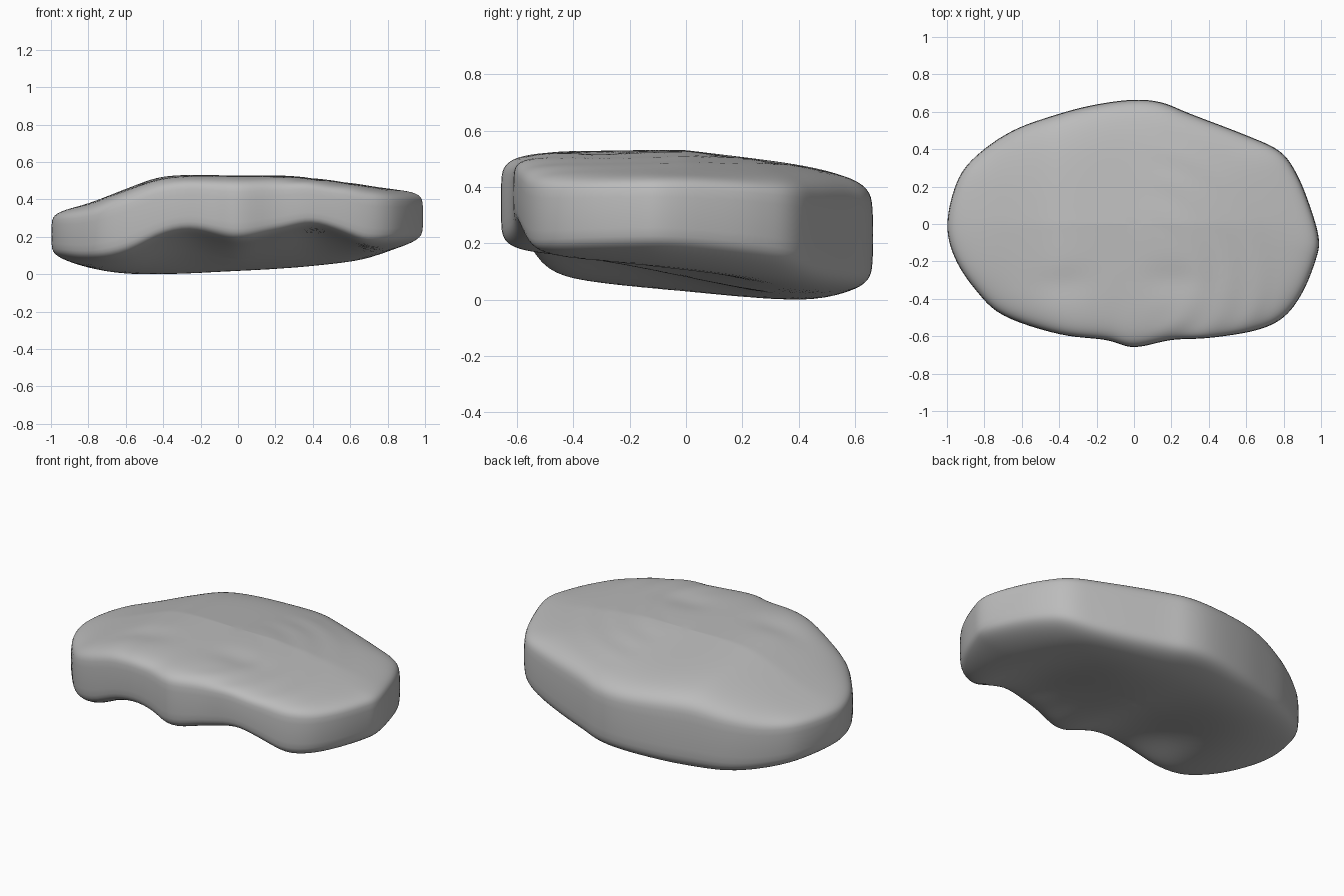
import bpy, bmesh, math
from mathutils import Vector

cube = bpy.data.objects.get("Cube")
if cube:
    bpy.data.objects.remove(cube, do_unlink=True)

# Plan outline of the slab, and height profiles along x
OUTLINE = [(-1, 0), (-.95, .22), (-.85, .36), (-.65, .5), (-.4, .59), (-.2, .64),
           (0, .665), (.15, .65), (.3, .59), (.6, .475), (.78, .39), (.87, .27),
           (.94, .1), (.99, -.08), (.97, -.2), (.9, -.37), (.8, -.5), (.65, -.57),
           (.4, -.61), (.2, -.62), (0, -.66), (-.15, -.62), (-.4, -.59),
           (-.7, -.49), (-.85, -.35), (-.96, -.18)]
TOP = [(-1, .37), (-.8, .4), (-.6, .47), (-.4, .535), (0, .54), (.3, .535), (.8, .48), (1, .48)]
FRONT_UNDER = [(-1, .09), (-.8, .06), (-.6, .09), (-.4, .19), (-.25, .22), (0, .17),
               (.2, .21), (.4, .255), (.55, .21), (.7, .15), (1, .17)]
BACK_UNDER = [(-1, .07), (-.6, 0), (0, .025), (.6, .06), (1, .16)]
SHARPNESS = 6      # squareness of the rim section
STEPS = 6          # smooth steps per outline point


def hermite(a, b, ma, mb, t):
    return ((2*t**3 - 3*t**2 + 1) * a + (t**3 - 2*t**2 + t) * ma
            + (3*t**2 - 2*t**3) * b + (t**3 - t**2) * mb)


def profile(points, x):
    """Smooth height curve through the points."""
    last = len(points) - 1
    x = min(max(x, points[0][0]), points[last][0])
    i = next(k for k in range(last) if x <= points[k + 1][0])

    def slope(k):
        a, b = points[max(k - 1, 0)], points[min(k + 1, last)]
        return (b[1] - a[1]) / (b[0] - a[0])
    (xa, za), (xb, zb) = points[i], points[i + 1]
    w = xb - xa
    return hermite(za, zb, slope(i) * w, slope(i + 1) * w, (x - xa) / w)


def closed_curve(points, steps):
    """Smooth closed curve through the points."""
    pts = [Vector(p) for p in points]
    n = len(pts)
    for i in range(n):
        p, a, b, q = (pts[(i + k) % n] for k in (-1, 0, 1, 2))
        for s in range(steps):
            yield hermite(a, b, (b - p) / 2, (q - a) / 2, s / steps)


def smooth(t):
    t = min(max(t, 0), 1)
    return t * t * (3 - 2 * t)


def top_height(x, y):
    z = profile(TOP, x) - .13 * max(y, 0) * (1 - x * x)
    # shallow worn dents and faint terraces
    for cx, cy in ((-.38, -.32), (.2, -.3)):
        z -= .012 * math.exp(-((x - cx)**2 / .02 + (y - cy)**2 / .006))
    r = math.hypot(x, y + .25)
    return z + .004 * math.sin(r * 40) * smooth(x * 4) * smooth((r - .2) * 5) * smooth((.85 - r) * 5)


def under_height(x, y):
    t = smooth((y + .55) / 1.05)
    return profile(FRONT_UNDER, x) * (1 - t) + profile(BACK_UNDER, x) * t


# Section rings from the top centre, round the rim, to the under centre
inner = [(k / 20, (1 - (k / 20)**SHARPNESS)**(1 / SHARPNESS)) for k in range(1, 17)]
start = math.acos(.8 ** (SHARPNESS / 2))
rim = []
for k in range(1, 12):
    a = start * (1 - k / 12)
    rim.append((math.cos(a)**(2 / SHARPNESS), math.sin(a)**(2 / SHARPNESS)))
upper = inner + rim
sections = upper + [(1, 0)] + [(f, -s) for f, s in reversed(upper)]


def place(bm, x, y, s):
    hi, lo = top_height(x, y), under_height(x, y)
    return bm.verts.new((x, y, (hi + lo) / 2 + s * (hi - lo) / 2))


bm = bmesh.new()
edge = list(closed_curve(OUTLINE, STEPS))
rings = [[place(bm, p.x * f, p.y * f, s) for p in edge] for f, s in sections]
count = len(edge)
caps = place(bm, 0, 0, 1), place(bm, 0, 0, -1)
for i in range(count):
    j = (i + 1) % count
    for a, b in zip(rings, rings[1:]):
        bm.faces.new((a[i], a[j], b[j], b[i]))
    bm.faces.new((caps[0], rings[0][j], rings[0][i]))
    bm.faces.new((caps[1], rings[-1][i], rings[-1][j]))
for _ in range(3):
    bmesh.ops.smooth_vert(bm, verts=bm.verts, factor=.5,
                          use_axis_x=True, use_axis_y=True, use_axis_z=True)
bmesh.ops.recalc_face_normals(bm, faces=bm.faces)

# Rest the slab on the ground
lowest = min(v.co.z for v in bm.verts)
bmesh.ops.translate(bm, verts=bm.verts, vec=(0, 0, -lowest))
mesh = bpy.data.meshes.new("rock_slab")
bm.to_mesh(mesh)
bm.free()
for face in mesh.polygons:
    face.use_smooth = True

# Plain grey stone
stone = bpy.data.materials.new("grey_stone")
stone.use_nodes = True
color = (.5, .5, .5, 1)
stone.diffuse_color = color
stone.node_tree.nodes["Principled BSDF"].inputs["Base Color"].default_value = color
mesh.materials.append(stone)
slab = bpy.data.objects.new("rock_slab", mesh)
bpy.context.collection.objects.link(slab)
